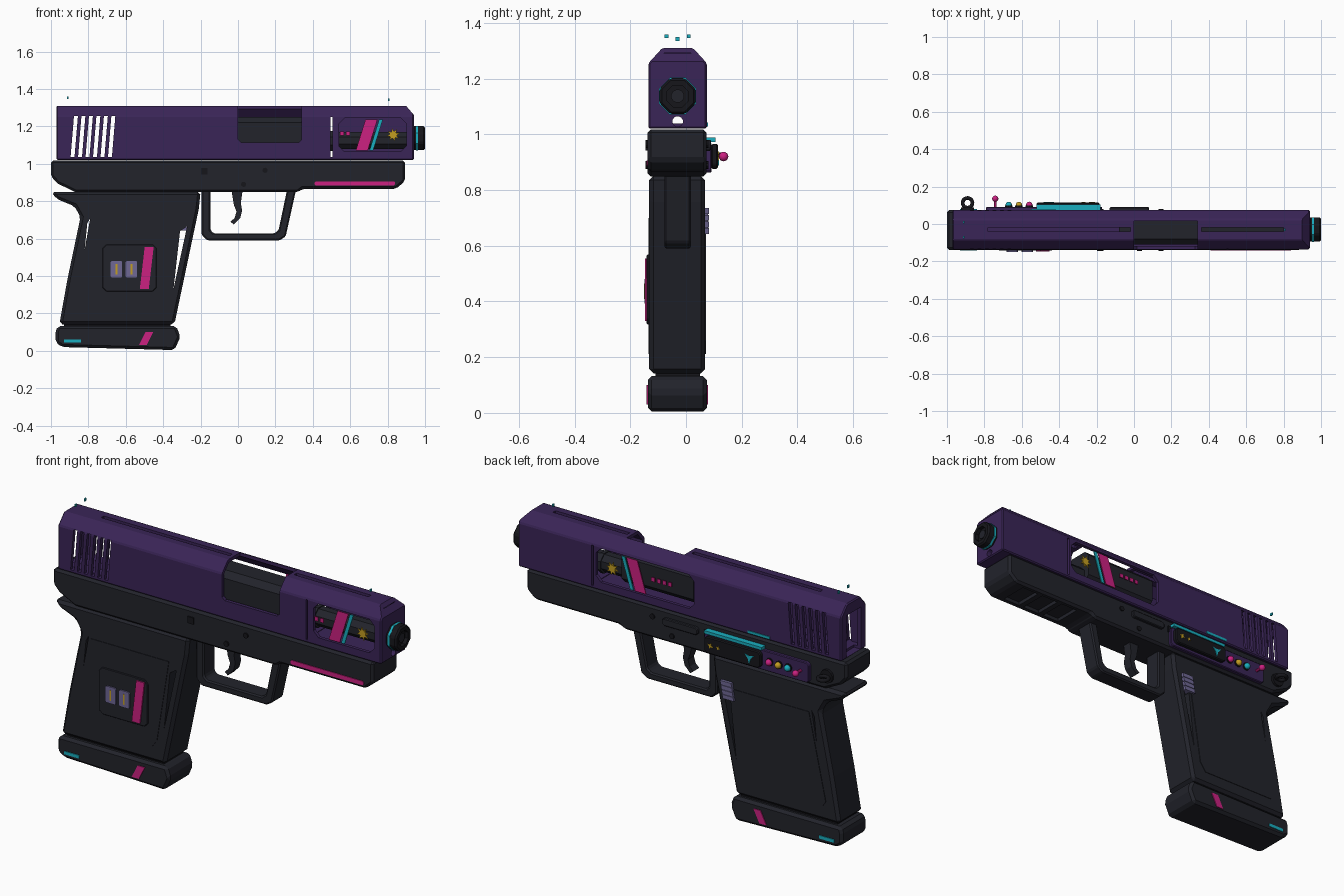
import bpy, bmesh, math
from mathutils import Vector

cube = bpy.data.objects.get("Cube")
if cube:
    bpy.data.objects.remove(cube, do_unlink=True)

MID = -0.03  # centre line of the body in y


def material(name, rgb):
    m = bpy.data.materials.new(name)
    m.use_nodes = True
    m.diffuse_color = (*rgb, 1)
    m.node_tree.nodes["Principled BSDF"].inputs["Base Color"].default_value = (*rgb, 1)
    return m


PURPLE = material("deep purple", (0.042, 0.018, 0.095))
DARK = material("charcoal", (0.016, 0.017, 0.024))
BLACK = material("black", (0.008, 0.008, 0.011))
PINK = material("hot pink", (0.6, 0.015, 0.22))
TEAL = material("teal", (0.01, 0.42, 0.52))
GOLD = material("gold", (0.55, 0.34, 0.015))
LILAC = material("lilac grey", (0.16, 0.14, 0.3))


def prism(name, pts, lo, hi, mat, axis="y", bevel=0):
    """Extrude an outline: (x, z) points along y, or (y, z) points along x."""
    bm = bmesh.new()
    place = (lambda p, d: (p[0], d, p[1])) if axis == "y" else (lambda p, d: (d, p[0], p[1]))
    face = bm.faces.new([bm.verts.new(place(p, lo)) for p in pts])
    new = bmesh.ops.extrude_face_region(bm, geom=[face])["geom"]
    shift = Vector(place((0, 0), hi - lo))
    bmesh.ops.translate(bm, vec=shift, verts=[v for v in new if isinstance(v, bmesh.types.BMVert)])
    bmesh.ops.recalc_face_normals(bm, faces=bm.faces)
    mesh = bpy.data.meshes.new(name)
    bm.to_mesh(mesh)
    bm.free()
    mesh.materials.append(mat)
    obj = bpy.data.objects.new(name, mesh)
    bpy.context.collection.objects.link(obj)
    if bevel:
        mod = obj.modifiers.new("bevel", "BEVEL")
        mod.width, mod.segments, mod.limit_method = bevel, 1, "ANGLE"
        apply(obj, mod)
    return obj


def apply(obj, mod):
    bpy.context.view_layer.objects.active = obj
    bpy.ops.object.modifier_apply(modifier=mod.name)


def rect(x0, x1, z0, z1, c=0):
    """Rectangle outline, with corners cut by c."""
    if not c:
        return [(x0, z0), (x1, z0), (x1, z1), (x0, z1)]
    return [(x0 + c, z0), (x1 - c, z0), (x1, z0 + c), (x1, z1 - c),
            (x1 - c, z1), (x0 + c, z1), (x0, z1 - c), (x0, z0 + c)]


def slant(x, w, z0, z1, lean):
    return [(x, z0), (x + w, z0), (x + w + lean, z1), (x + lean, z1)]


def ngon(x, z, r, n, inner=None):
    """Regular outline; with inner given, every second point is pulled in to make a star."""
    return [(x + q * math.cos(a), z + q * math.sin(a))
            for i in range(n) for a in [(i + 0.5) * math.tau / n]
            for q in [inner if inner and i % 2 else r]]


def cut(obj, pts, lo, hi, axis="y"):
    cutter = prism("cutter", pts, lo, hi, DARK, axis)
    cutter.hide_render = True
    mod = obj.modifiers.new("cut", "BOOLEAN")
    mod.operation, mod.solver, mod.object = "DIFFERENCE", "EXACT", cutter
    apply(obj, mod)
    bpy.data.objects.remove(cutter, do_unlink=True)


def hull(wall):
    """Slide cross-section, shrunk by a wall thickness."""
    h, t = 0.105 - wall, 0.055 - wall * 0.4
    return [(MID - h, 1.02 + wall), (MID + h, 1.02 + wall), (MID + h, 1.255 - wall * 0.4),
            (MID + t, 1.31 - wall), (MID - t, 1.31 - wall), (MID - h, 1.255 - wall * 0.4)]


# Slide: hollow shell with ports, windows, vents and slots
slide = prism("slide", hull(0), -0.97, 0.94, PURPLE, "x", 0.006)
cut(slide, hull(0.018), -0.95, 0.915, "x")
cut(slide, [(0.89, 1.32), (0.95, 1.32), (0.95, 1.25)], -0.3, 0.3)
cut(slide, rect(MID - 0.06, MID + 0.06, 1.025, 1.25), -1.0, -0.93, "x")
cut(slide, ngon(MID, 1.046, 0.019, 12), 0.9, 1.0, "x")
cut(slide, [(0, 1.13), (0.015, 1.115), (0.325, 1.115), (0.34, 1.13), (0.34, 1.35), (0, 1.35)], -0.3, 0.015)
cut(slide, rect(0.54, 0.9, 1.065, 1.245, 0.03), -0.3, MID)
cut(slide, rect(-0.1, 0.48, 1.065, 1.245, 0.03), MID, 0.3)
cut(slide, rect(0.495, 0.506, 1.035, 1.25), -0.3, 0.3)
for i in range(6):
    cut(slide, slant(-0.895 + i * 0.04, 0.021, 1.037, 1.255, 0.018), -0.3, 0.3)
for x0, x1 in ((-0.78, -0.02), (0.36, 0.8)):
    cut(slide, rect(x0, x1, MID - 0.011, MID + 0.011) and rect(MID - 0.011, MID + 0.011, 1.28, 1.33), x0, x1, "x")

# Barrel, chamber block and muzzle
prism("barrel", ngon(MID, 1.125, 0.05, 8), 0.3, 0.95, DARK, "x")
prism("chamber_block", rect(MID - 0.08, MID + 0.08, 1.075, 1.25, 0.03), -0.08, 0.345, DARK, "x")
prism("barrel_collar", ngon(MID, 1.122, 0.058, 8), 0.49, 0.51, DARK, "x")
muzzle = prism("muzzle", ngon(MID, 1.137, 0.07, 8), 0.935, 1.0, BLACK, "x", 0.008)
cut(muzzle, ngon(MID, 1.137, 0.042, 8), 0.98, 1.1, "x")
prism("muzzle_ring", ngon(MID, 1.137, 0.0715, 8), 0.952, 0.963, TEAL, "x")
prism("muzzle_core", ngon(MID, 1.137, 0.024, 12), 0.97, 0.99, DARK, "x")

# Floating sight dots
for x, y, z in ((-0.91, -0.07, 1.352), (-0.91, 0.01, 1.352), (0.806, MID, 1.342)):
    prism("sight_dot", rect(y - 0.007, y + 0.007, z - 0.007, z + 0.007), x - 0.003, x + 0.003, TEAL, "x")

# Window art on both sides
for y, sun_x, dots in ((-0.134, 0.83, 2), (0.069, 0.385, 4)):
    prism("window_sun_rays", ngon(sun_x, 1.155, 0.036, 16, 0.018), y, y + 0.005, GOLD)
    prism("window_sun_disc", ngon(sun_x, 1.155, 0.02, 12), y - 0.001, y + 0.006, GOLD)
    prism("window_pink_stripe", slant(sun_x - 0.2, 0.064, 1.072, 1.238, 0.052), y, y + 0.005, PINK)
    prism("window_teal_stripe", slant(sun_x - 0.127, 0.02, 1.072, 1.238, 0.052), y, y + 0.005, TEAL)
    for i in range(dots):
        x = sun_x - 0.24 - i * 0.033
        prism("window_dot", rect(x - 0.012, x + 0.009, 1.15, 1.172), y, y + 0.005, PINK)

# Frame
frame = prism("frame", [(-1, 1.018), (-1, 0.933), (-0.965, 0.895), (-0.87, 0.848), (0.32, 0.848), (0.345, 0.866),
                        (0.845, 0.866), (0.893, 0.907), (0.893, 1.018)], -0.138, 0.074, DARK, bevel=0.012)
for i in range(3):
    x = 0.42 + i * 0.13
    cut(frame, rect(MID - 0.075, MID + 0.075, 0.8, 0.885), x, x + 0.1, "x")
prism("frame_light_strip", rect(0.41, 0.84, 0.884, 0.906, 0.006), -0.142, -0.135, PINK)
for x, z, r in ((-0.18, 0.96, 0.025), (0.145, 0.965, 0.014), (0.03, 0.89, 0.014)):
    prism("frame_pin", ngon(x, z, r, 4 if r > 0.02 else 10), -0.145, 0.08, BLACK)

# Trigger guard and trigger
prism("trigger_guard", [(-0.195, 0.86), (-0.195, 0.62), (-0.163, 0.59), (0.222, 0.59), (0.255, 0.612), (0.31, 0.86),
                        (0.262, 0.86), (0.217, 0.645), (0.195, 0.628), (-0.13, 0.628), (-0.147, 0.645), (-0.147, 0.86)],
      MID - 0.048, MID + 0.048, DARK, bevel=0.007)
prism("trigger", [(-0.035, 0.86), (-0.022, 0.78), (-0.008, 0.745), (-0.018, 0.71), (-0.04, 0.69), (-0.022, 0.675),
                  (0.012, 0.71), (0.022, 0.75), (0.015, 0.79), (0.025, 0.86)], MID - 0.025, MID + 0.025, DARK)

# Grip with rear tang and thin see-through slits
grip = prism("grip", [(-0.998, 0.85), (-0.97, 0.812), (-0.874, 0.773), (-0.842, 0.715), (-0.912, 0.382),
                      (-0.955, 0.142), (-0.34, 0.142), (-0.21, 0.757), (-0.2, 0.85)], -0.132, 0.068, DARK, bevel=0.015)
cut(grip, [(-0.272, 0.665), (-0.345, 0.33), (-0.31, 0.64)], -0.3, 0.3)
cut(grip, [(-0.79, 0.71), (-0.82, 0.54), (-0.806, 0.68)], -0.3, 0.3)
panel = [(-0.775, 0.7), (-0.875, 0.245), (-0.855, 0.215), (-0.42, 0.212), (-0.385, 0.26), (-0.315, 0.7)]
for y in (-0.135, 0.066):
    prism("grip_panel", panel, y, y + 0.005, DARK)

# Grip badge on the right side
prism("badge_plate", rect(-0.725, -0.435, 0.318, 0.568, 0.02), -0.141, -0.13, DARK, bevel=0.003)
prism("badge_stripe", slant(-0.525, 0.048, 0.33, 0.555, 0.026), -0.148, -0.14, PINK)
for x in (-0.65, -0.57):
    prism("badge_tile", rect(x - 0.031, x + 0.031, 0.392, 0.48, 0.006), -0.149, -0.14, LILAC)
    prism("badge_tick", rect(x - 0.005, x + 0.005, 0.408, 0.464), -0.151, -0.146, GOLD)

# Magazine release button
for i in range(4):
    z = 0.642 + i * 0.024
    prism("release_button", slant(-0.34 + i * 0.004, 0.065, z, z + 0.021, 0.004), 0.05, 0.083, LILAC)
prism("release_base", slant(-0.335, 0.055, 0.645, 0.73, 0.014), 0.05, 0.079, LILAC)

# Magazine base and its marks
prism("magazine_neck", rect(-0.93, -0.36, 0.1, 0.16), -0.11, 0.05, BLACK)
prism("magazine_base", [(-0.965, 0.132), (-0.33, 0.132), (-0.308, 0.075), (-0.34, 0.004), (-0.94, 0.02),
                        (-0.975, 0.045), (-0.975, 0.1)], -0.137, 0.075, DARK, bevel=0.014)
for y in (-0.141, 0.073):
    prism("base_teal_mark", rect(-0.93, -0.84, 0.044, 0.061), y, y + 0.006, TEAL)
    prism("base_pink_mark", slant(-0.53, 0.042, 0.03, 0.1, 0.035), y, y + 0.006, PINK)

# Control module on the left side
prism("module_plate", rect(-0.79, -0.17, 0.862, 0.97, 0.012), 0.07, 0.092, PURPLE, bevel=0.004)
prism("module_screen", rect(-0.52, -0.185, 0.876, 0.965, 0.015), 0.09, 0.115, BLACK, bevel=0.005)
prism("module_light_bar", rect(-0.52, -0.18, 0.972, 0.988), 0.072, 0.105, TEAL)
prism("slide_teal_dash", rect(-0.55, -0.42, 1.028, 1.042), 0.073, 0.079, TEAL)
for x, r in ((-0.225, 0.018), (-0.27, 0.012)):
    prism("screen_star", ngon(x, 0.922, r, 8, r * 0.4), 0.113, 0.118, GOLD)
prism("screen_fan", ngon(-0.455, 0.92, 0.032, 6, 0.01), 0.113, 0.118, TEAL)


def ball(x, y, z, r, mat):
    bpy.ops.mesh.primitive_uv_sphere_add(segments=14, ring_count=8, radius=r, location=(x, y, z))
    obj = bpy.context.object
    obj.name = "module_bead"
    obj.data.materials.append(mat)
    bpy.ops.object.shade_smooth()


for x, mat in ((-0.56, PINK), (-0.615, GOLD), (-0.67, TEAL)):
    prism("bead_socket", ngon(x, 0.917, 0.021, 10), 0.09, 0.098, BLACK)
    ball(x, 0.102, 0.917, 0.017, mat)
prism("lever_stalk", ngon(-0.742, 0.92, 0.008, 8), 0.09, 0.135, PINK)
ball(-0.742, 0.135, 0.92, 0.017, PINK)

# Lanyard ring and slide stop
prism("ring_mount", ngon(-0.89, 0.925, 0.036, 12), 0.07, 0.088, BLACK)
bpy.ops.mesh.primitive_torus_add(major_radius=0.026, minor_radius=0.01, major_segments=20, minor_segments=8,
                                 location=(-0.89, 0.113, 0.925))
ring = bpy.context.object
ring.name = "lanyard_ring"
ring.data.materials.append(BLACK)
bpy.ops.object.shade_smooth()
prism("slide_stop", rect(-0.13, 0.08, 0.94, 0.98, 0.01), 0.07, 0.09, DARK, bevel=0.004)
